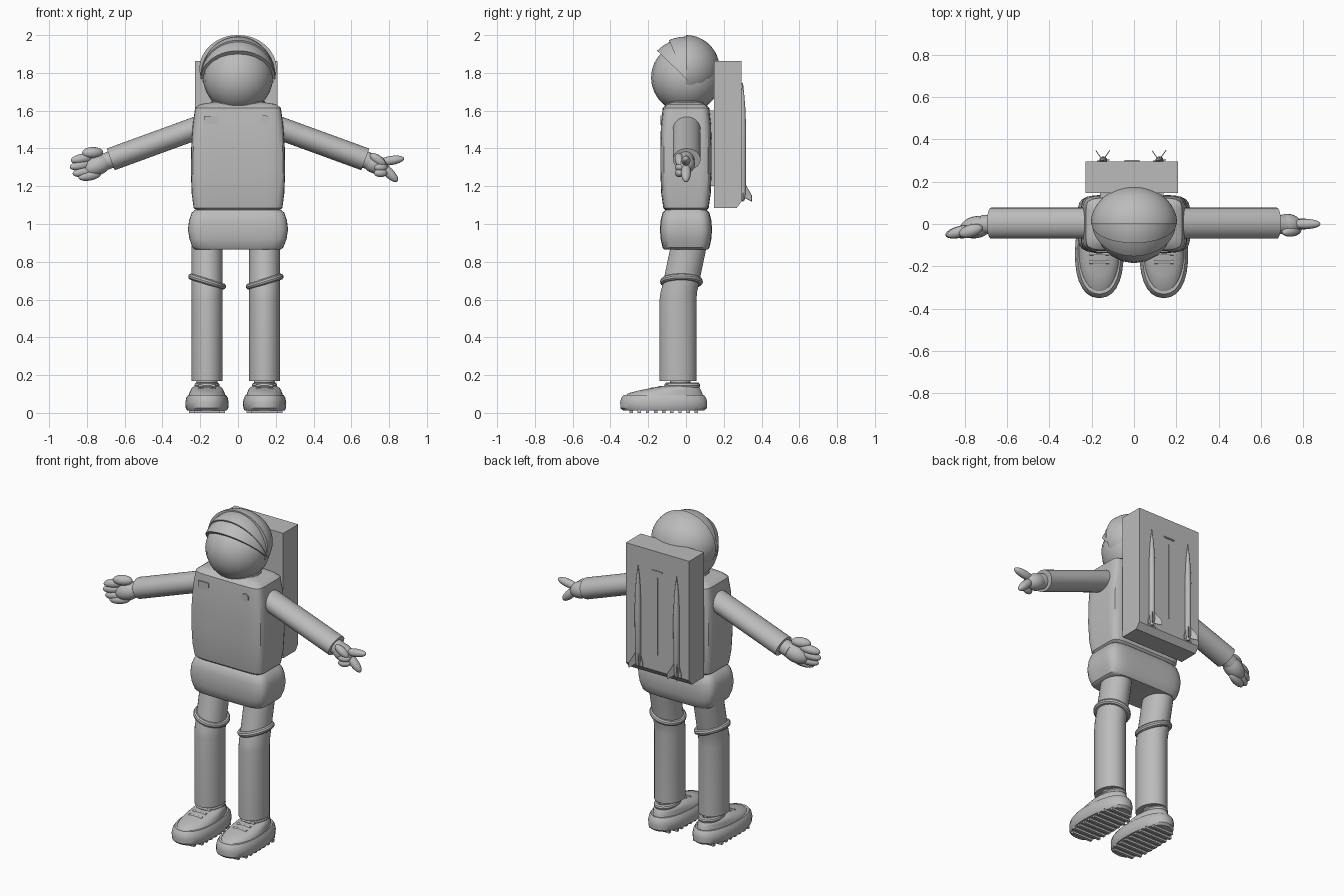
import bpy, bmesh, math
from mathutils import Vector, Matrix

cube = bpy.data.objects.get("Cube")
if cube:
    bpy.data.objects.remove(cube)

grey = bpy.data.materials.new("suit_grey")
grey.use_nodes = True
grey.diffuse_color = (0.5, 0.5, 0.5, 1)
grey.node_tree.nodes["Principled BSDF"].inputs["Base Color"].default_value = (0.5, 0.5, 0.5, 1)
parts = []


def finish(name, bm):
    bmesh.ops.recalc_face_normals(bm, faces=bm.faces)
    mesh = bpy.data.meshes.new(name)
    bm.to_mesh(mesh)
    bm.free()
    mesh.materials.append(grey)
    ob = bpy.data.objects.new(name, mesh)
    bpy.context.collection.objects.link(ob)
    parts.append(ob)
    return ob


def bridge(bm, rings, closed=True):
    n = len(rings[0])
    for a, b in zip(rings, rings[1:]):
        for i in range(n if closed else n - 1):
            j = (i + 1) % n
            bm.faces.new((a[i], a[j], b[j], b[i]))
    bm.faces.new(rings[0])
    bm.faces.new(rings[-1])


def loft(name, sections, power=2, n=32, egg=0):
    """Stack superellipse sections given as (z, cx, cy, rx, ry)."""
    bm = bmesh.new()
    rings = []
    for z, cx, cy, rx, ry in sections:
        ring = []
        for i in range(n):
            t = math.tau * (i + 0.5) / n
            c, s = math.cos(t), math.sin(t)
            k = (abs(c) ** power + abs(s) ** power) ** (-1 / power)
            ring.append(bm.verts.new((cx + rx * c * k * (1 - egg * s), cy + ry * s * k, z)))
        rings.append(ring)
    bridge(bm, rings)
    return finish(name, bm)


def lune(name, rx, r, z, start, end):
    """Wedge of a globe turned around the x axis, from the face upwards."""
    bm = bmesh.new()
    rings = []
    steps = max(3, int((end - start) / 6))
    for i in range(steps + 1):
        a = math.radians(start + (end - start) * i / steps)
        ring = []
        for j in range(33):
            t = math.pi * j / 32
            d = r * math.sin(t)
            ring.append(bm.verts.new((rx * math.cos(t), -d * math.cos(a), z + d * math.sin(a))))
        rings.append(ring)
    bridge(bm, rings, closed=False)
    bmesh.ops.remove_doubles(bm, verts=bm.verts, dist=0.0001)
    return finish(name, bm)


def along(a, b):
    a, b = Vector(a), Vector(b)
    turn = (b - a).to_track_quat('Z', 'Y').to_matrix().to_4x4()
    return Matrix.Translation((a + b) / 2) @ turn, (b - a).length


def blob(name, a, b, r):
    m, length = along(a, b)
    bm = bmesh.new()
    bmesh.ops.create_uvsphere(bm, u_segments=20, v_segments=14, radius=1,
                              matrix=m @ Matrix.Diagonal((r, r, length / 2, 1)))
    return finish(name, bm)


def rod(name, a, b, r, widen=1):
    m, length = along(a, b)
    bm = bmesh.new()
    bmesh.ops.create_cone(bm, cap_ends=True, segments=32, radius1=r, radius2=r, depth=length,
                          matrix=Matrix.Diagonal((1, widen, 1, 1)) @ m)
    return finish(name, bm)


def prism(name, points, push):
    bm = bmesh.new()
    face = bm.faces.new([bm.verts.new(p) for p in points])
    new = bmesh.ops.extrude_face_region(bm, geom=[face])["geom"]
    bmesh.ops.translate(bm, vec=push, verts=[v for v in new if isinstance(v, bmesh.types.BMVert)])
    return finish(name, bm)


def box(name, x, y, z, w, d, h):
    pts = [(x + i * w / 2, y + j * d / 2, z - h / 2) for i, j in ((-1, -1), (1, -1), (1, 1), (-1, 1))]
    return prism(name, pts, (0, 0, h))


def ring(name, centre, rx, ry, minor, tilt=0):
    bm = bmesh.new()
    rings = []
    for i in range(33):
        t = math.tau * i / 32
        loop = []
        for j in range(10):
            p = math.tau * j / 10
            k = minor * math.cos(p)
            loop.append(bm.verts.new(((rx + k) * math.cos(t), (ry + k) * math.sin(t), minor * math.sin(p))))
        rings.append(loop)
    bridge(bm, rings)
    bmesh.ops.delete(bm, geom=[f for f in bm.faces if len(f.verts) > 4], context='FACES_ONLY')
    bmesh.ops.remove_doubles(bm, verts=bm.verts, dist=0.0001)
    bm.transform(Matrix.Translation(centre) @ Matrix.Rotation(tilt, 4, 'Y'))
    return finish(name, bm)


# Helmet: visor globe, two folding shades, rear shell
blob("visor", (0, 0, 1.59), (0, 0, 1.96), 0.185)
lune("lower_shade", 0.197, 0.212, 1.77, 44, 66)
lune("upper_shade", 0.2, 0.222, 1.77, 66, 90)
lune("helmet_shell", 0.204, 0.178, 1.822, 90, 270)
ring("neck_ring", (0, 0, 1.64), 0.13, 0.1, 0.015)

# Torso and hips
loft("torso", [(1.07, 0, 0, 0.215, 0.105), (1.085, 0, 0, 0.235, 0.12), (1.16, 0, 0, 0.245, 0.131),
               (1.28, 0, 0, 0.25, 0.136), (1.4, 0, 0, 0.248, 0.136), (1.52, 0, 0, 0.24, 0.133),
               (1.615, 0, 0, 0.227, 0.123), (1.635, 0, 0, 0.2, 0.1), (1.645, 0, 0, 0.13, 0.07)],
     power=8, n=64)
loft("hips", [(0.865, 0, 0, 0.225, 0.115), (0.875, 0, 0, 0.24, 0.124), (0.92, 0, 0, 0.257, 0.134),
              (0.97, 0, 0, 0.265, 0.138), (1.02, 0, 0, 0.259, 0.134), (1.06, 0, 0, 0.245, 0.124),
              (1.08, 0, 0, 0.22, 0.105)], power=6, n=64)
box("chest_patch", -0.145, -0.131, 1.55, 0.07, 0.008, 0.045)
rod("chest_badge", (0.14, -0.127, 1.55), (0.14, -0.135, 1.55), 0.025)

# Legs and shoes
for side, x in (("right", -0.164), ("left", 0.141)):
    s = 1 if x > 0 else -1
    loft(side + "_leg", [(0.17, x, -0.042, 0.083, 0.098), (0.6, x, -0.042, 0.083, 0.098),
                         (0.64, x, -0.038, 0.083, 0.097), (0.68, x, -0.028, 0.083, 0.096),
                         (0.9, x, 0.018, 0.083, 0.096)])
    ring(side + "_knee_band", (x, -0.024, 0.695), 0.087, 0.097, 0.017, -0.3 * s)
    rod(side + "_ankle", (x, -0.03, 0.1), (x, -0.03, 0.18), 0.055)
    ring(side + "_ankle_cuff", (x, -0.02, 0.145), 0.05, 0.078, 0.017)
    loft(side + "_sole", [(0.012, x, -0.118, 0.105, 0.215), (0.025, x, -0.118, 0.112, 0.229),
                          (0.055, x, -0.118, 0.114, 0.231), (0.08, x, -0.118, 0.109, 0.225),
                          (0.095, x, -0.118, 0.1, 0.212)], power=2.3, egg=0.07)
    loft(side + "_upper", [(0.09, x, -0.118, 0.097, 0.208), (0.105, x, -0.108, 0.093, 0.195),
                           (0.12, x, -0.082, 0.087, 0.162), (0.132, x, -0.055, 0.08, 0.128),
                           (0.142, x, -0.035, 0.065, 0.1)], egg=0.07)
    for i in range(3):
        y = -0.1 - 0.04 * i
        z = 0.143 - 0.008 * i
        rod(side + "_lace", (x - 0.045, y, z), (x + 0.045, y, z), 0.008)
    for i in range(9):
        box(side + "_tread", x, -0.29 + 0.043 * i, 0.008, 0.14 if i in (0, 8) else 0.19, 0.018, 0.016)

# Arms and wrists
for side, s in (("right", -1), ("left", 1)):
    rod(side + "_arm", (s * 0.18, 0.003, 1.522), (s * 0.674, 0.003, 1.342), 0.061, 1.2)
    rod(side + "_wrist", (s * 0.65, 0, 1.35), (s * 0.715, -0.003, 1.325), 0.045)

# Right hand, closed
blob("right_palm", (-0.67, 0, 1.34), (-0.82, -0.03, 1.28), 0.052)
blob("right_thumb", (-0.825, -0.05, 1.375), (-0.715, -0.015, 1.38), 0.03)
for i, (x, z) in enumerate(((-0.83, 1.345), (-0.835, 1.31), (-0.82, 1.275), (-0.79, 1.255))):
    blob("right_finger", (x - 0.055, -0.055, z - 0.01), (x + 0.065, -0.02, z + 0.012), 0.026)

# Left hand, two fingers held out
blob("left_palm", (0.66, 0, 1.34), (0.79, -0.005, 1.295), 0.05)
blob("left_index", (0.74, 0, 1.325), (0.88, 0, 1.347), 0.024)
blob("left_middle", (0.75, 0, 1.32), (0.845, 0, 1.225), 0.026)
blob("left_thumb", (0.7, -0.04, 1.37), (0.78, -0.03, 1.31), 0.024)
for z in (1.27, 1.3):
    blob("left_curled_finger", (0.72, -0.045, z), (0.79, -0.025, z), 0.022)

# Backpack with vent and seam
prism("backpack", [(-0.228, y, z) for y, z in ((0.147, 1.085), (0.268, 1.085), (0.295, 1.12),
                                               (0.295, 1.862), (0.147, 1.862))], (0.436, 0, 0))
box("pack_mount", -0.01, 0.13, 1.4, 0.3, 0.04, 0.4)
box("pack_seam", -0.01, 0.296, 1.46, 0.006, 0.006, 0.48)
box("pack_vent", -0.01, 0.297, 1.74, 0.07, 0.008, 0.008)

# Slim rockets with fins on the back
for x in (-0.145, 0.12):
    loft("rocket", [(1.125, x, 0.3, 0.01, 0.01), (1.16, x, 0.3, 0.018, 0.018), (1.5, x, 0.3, 0.019, 0.019),
                    (1.62, x, 0.3, 0.014, 0.014), (1.7, x, 0.3, 0.007, 0.007), (1.75, x, 0.3, 0.001, 0.001)], n=16)
    for angle in (0, 55, 125, 180):
        c, s = math.cos(math.radians(angle)), math.sin(math.radians(angle))
        reach = 0.058 if s > 0.1 else 0.03
        prism("rocket_fin", [(x + d * c, 0.3 + d * s, z) for d, z in
                             ((0.008, 1.22), (reach, 1.15), (reach, 1.12), (0.008, 1.14))],
              (-0.004 * s, 0.004 * c, 0))

# Smooth rounded parts, keep hard edges
bpy.ops.object.select_all(action='DESELECT')
for ob in parts:
    ob.select_set(True)
bpy.context.view_layer.objects.active = parts[0]
bpy.ops.object.shade_smooth_by_angle(angle=math.radians(35))
